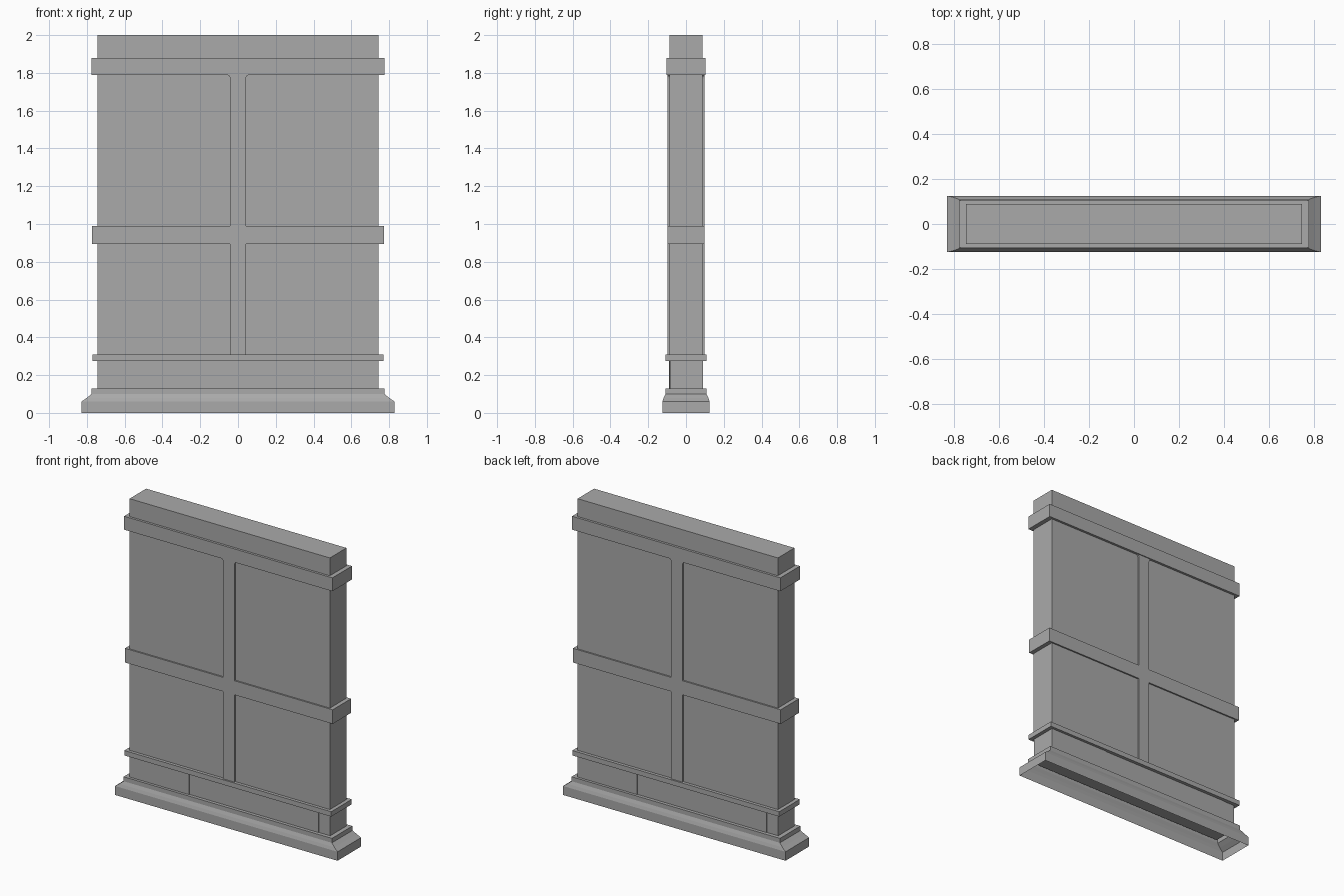
import bpy
import bmesh
import math

cube = bpy.data.objects.get("Cube")
if cube:
    bpy.data.objects.remove(cube, do_unlink=True)

grey = bpy.data.materials.new("stone grey")
grey.use_nodes = True
colour = (0.4, 0.4, 0.4, 1)
grey.diffuse_color = colour
grey.node_tree.nodes["Principled BSDF"].inputs["Base Color"].default_value = colour


def finish(name, bm):
    bmesh.ops.recalc_face_normals(bm, faces=bm.faces)
    mesh = bpy.data.meshes.new(name)
    bm.to_mesh(mesh)
    bm.free()
    mesh.materials.append(grey)
    obj = bpy.data.objects.new(name, mesh)
    bpy.context.collection.objects.link(obj)
    return obj


def box(name, x0, x1, y0, y1, z0, z1):
    bm = bmesh.new()
    bmesh.ops.create_cube(bm, size=1)
    for v in bm.verts:
        v.co.x = x0 if v.co.x < 0 else x1
        v.co.y = y0 if v.co.y < 0 else y1
        v.co.z = z0 if v.co.z < 0 else z1
    return finish(name, bm)


def skirting(name, profile):
    """Stack of rectangular rings (half x, half y, z), open underneath."""
    bm = bmesh.new()
    rings = [[bm.verts.new((sx * hx, sy * hy, z))
              for sx, sy in ((-1, -1), (1, -1), (1, 1), (-1, 1))]
             for hx, hy, z in profile]
    for low, high in zip(rings, rings[1:]):
        for i in range(4):
            j = (i + 1) % 4
            bm.faces.new((low[i], low[j], high[j], high[i]))
    return finish(name, bm)


def batten(name, half, z0, z1, y, radius, depth):
    """Upright strip whose top corners flare in a small fillet."""
    right = [(half, z0)]
    for i in range(5):
        a = math.pi / 2 * i / 4
        right.append((half + radius * (1 - math.cos(a)),
                      z1 - radius * (1 - math.sin(a))))
    outline = right + [(-x, z) for x, z in reversed(right)]
    bm = bmesh.new()
    face = bm.faces.new([bm.verts.new((x, y - depth / 2, z)) for x, z in outline])
    out = bmesh.ops.extrude_face_region(bm, geom=[face])
    moved = [e for e in out["geom"] if isinstance(e, bmesh.types.BMVert)]
    bmesh.ops.translate(bm, verts=moved, vec=(0, depth, 0))
    return finish(name, bm)


# Wall core and the capping block above the top rail
box("wall_panel", -0.745, 0.745, -0.088, 0.088, 0.275, 1.8)
box("top_block", -0.745, 0.745, -0.088, 0.088, 1.8, 2.0)

# Rails that wrap the wall
box("top_rail", -0.775, 0.775, -0.104, 0.104, 1.79, 1.88)
box("middle_rail", -0.773, 0.773, -0.098, 0.098, 0.895, 0.99)
box("lower_ledge", -0.77, 0.77, -0.109, 0.109, 0.275, 0.308)

# Centre battens, flush with the middle rail, on both faces
for side, sign in (("front", -1), ("back", 1)):
    batten(side + "_batten", 0.042, 0.3, 1.79, sign * 0.0895, 0.02, 0.017)

# Plinth course with slightly stepped blocks, repeated by half turn
box("plinth_core", -0.745, 0.745, -0.084, 0.084, 0.1, 0.28)
for side, sign in (("front", 1), ("back", -1)):
    for label, x0, x1, y in (("long", -0.30, 0.66, 0.087),
                             ("end", -0.745, -0.30, 0.091)):
        xs = sorted((sign * x0, sign * x1))
        ys = sorted((-sign * y, -sign * 0.08))
        box(f"{side}_{label}_plinth_block", *xs, *ys, 0.12, 0.28)

# Moulded base
skirting("base_moulding", [
    (0.828, 0.125, 0), (0.828, 0.125, 0.06), (0.80, 0.118, 0.08),
    (0.775, 0.109, 0.1), (0.775, 0.109, 0.13), (0.74, 0.08, 0.13)])
